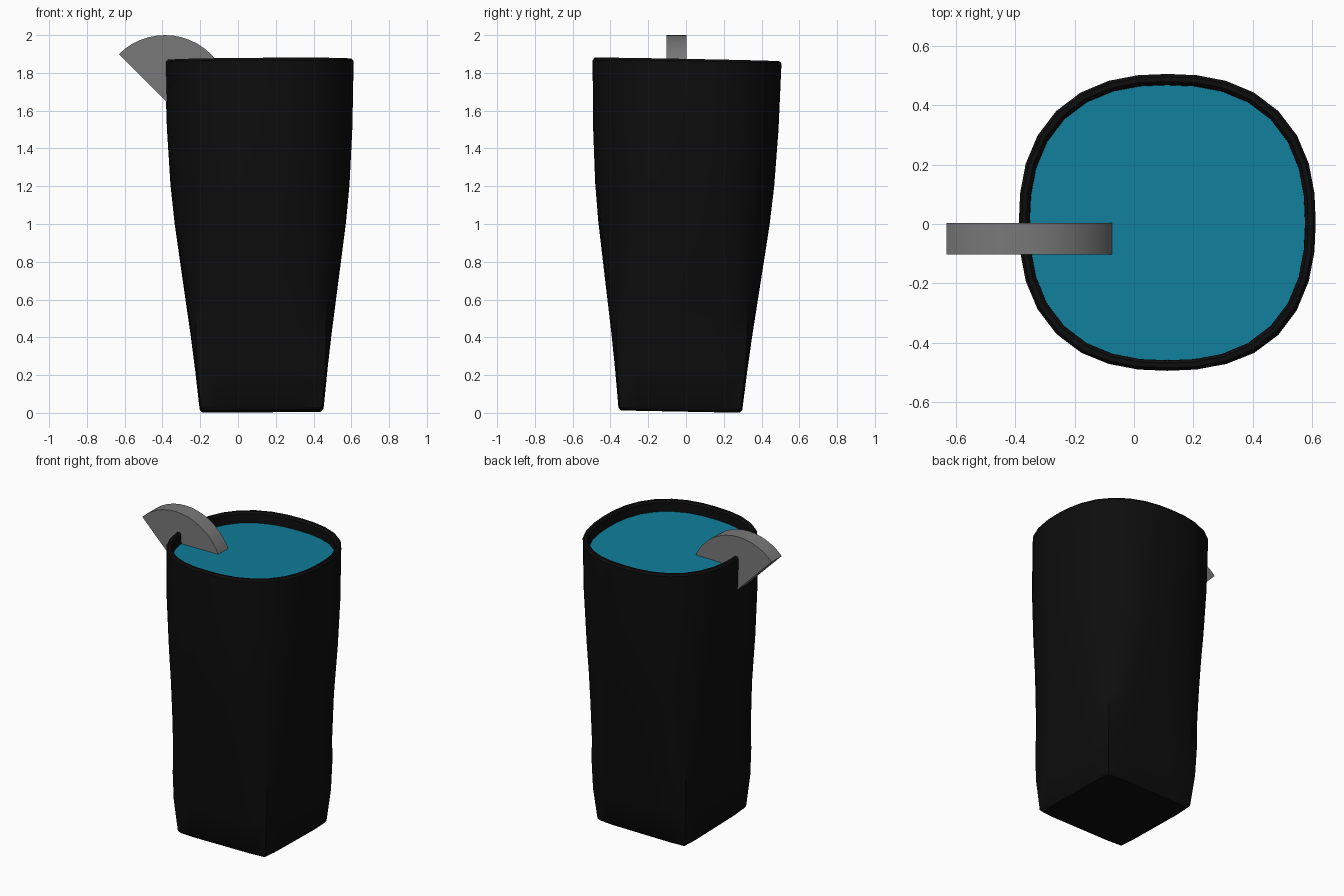
import bpy, bmesh
from math import sin, cos, pi, radians

cube = bpy.data.objects.get("Cube")
if cube:
    bpy.data.objects.remove(cube, do_unlink=True)

SIDES = 32
WALL = 0.035
LIQUID_LEVEL = 1.79


def material(name, rgb, rough=0.6):
    mat = bpy.data.materials.new(name)
    mat.use_nodes = True
    mat.diffuse_color = (*rgb, 1)
    node = mat.node_tree.nodes["Principled BSDF"]
    node.inputs["Base Color"].default_value = (*rgb, 1)
    node.inputs["Roughness"].default_value = rough
    return mat


def make_object(name, bm, mat, angle=35):
    bmesh.ops.recalc_face_normals(bm, faces=bm.faces)
    mesh = bpy.data.meshes.new(name)
    bm.to_mesh(mesh)
    bm.free()
    obj = bpy.data.objects.new(name, mesh)
    bpy.context.collection.objects.link(obj)
    mesh.materials.append(mat)
    bpy.ops.object.select_all(action='DESELECT')
    obj.select_set(True)
    bpy.context.view_layer.objects.active = obj
    bpy.ops.object.shade_smooth_by_angle(angle=radians(angle))
    return obj


def lean(obj):
    # The cup and its contents stand very slightly off vertical
    obj.rotation_euler = (radians(-1.1), radians(-0.4), 0)
    obj.location = (0.125, -0.03, 0.009)


# Outer profile: height, half width, squareness of the cross-section
PROFILE = [(0.0, 0.315, 30), (0.015, 0.328, 30), (0.22, 0.35, 22), (0.4, 0.372, 9),
           (0.56, 0.394, 5), (0.8, 0.427, 3.4), (1.0, 0.454, 2.8), (1.2, 0.474, 2.6),
           (1.5, 0.491, 2.5), (1.85, 0.5, 2.4)]


def section(z):
    """Half width and squareness at any height."""
    for (z0, w0, n0), (z1, w1, n1) in zip(PROFILE, PROFILE[1:]):
        if z <= z1:
            t = (z - z0) / (z1 - z0)
            return w0 + t * (w1 - w0), n0 + t * (n1 - n0)
    return PROFILE[-1][1:]


def ring(bm, z, half, power):
    """Superellipse ring, from square to nearly round."""
    verts = []
    for i in range(SIDES):
        c, s = cos(2 * pi * i / SIDES), sin(2 * pi * i / SIDES)
        r = half / (abs(c) ** power + abs(s) ** power) ** (1 / power)
        verts.append(bm.verts.new((r * c, r * s, z)))
    return verts


def inner_ring(bm, z):
    half, power = section(z)
    return ring(bm, z, half - WALL, power)


black = material("black_glass", (0.004, 0.004, 0.004))
blue = material("blue_liquid", (0.005, 0.21, 0.33))
grey = material("grey_fruit", (0.19, 0.19, 0.19))

# Cup: square base blending into a rounded mouth, with a thick hollow wall
bm = bmesh.new()
rings = [ring(bm, *row) for row in PROFILE]
rings.append(ring(bm, 1.862, 0.49, 2.4))
rings.append(ring(bm, 1.862, 0.475, 2.4))
rings += [inner_ring(bm, z) for z in (1.85, 1.5, 1.0, 0.56, 0.22, 0.06)]
for low, high in zip(rings, rings[1:]):
    for i in range(SIDES):
        j = (i + 1) % SIDES
        bm.faces.new((low[i], low[j], high[j], high[i]))
bm.faces.new(rings[0])
bm.faces.new(rings[-1])
lean(make_object("cup", bm, black))

# Liquid surface
bm = bmesh.new()
bm.faces.new(inner_ring(bm, LIQUID_LEVEL))
lean(make_object("liquid", bm, blue))

# Half-round fruit slice hooked over the rim
RADIUS, THICK, STEPS = 0.345, 0.105, 24
bm = bmesh.new()
arc = []
for i in range(STEPS + 1):
    a = radians(135) - pi * i / STEPS
    arc.append(bm.verts.new((RADIUS * cos(a), 0, RADIUS * sin(a))))
face = bm.faces.new(arc)
extruded = bmesh.ops.extrude_face_region(bm, geom=[face])
moved = [v for v in extruded["geom"] if isinstance(v, bmesh.types.BMVert)]
bmesh.ops.translate(bm, verts=moved, vec=(0, THICK, 0))
fruit = make_object("fruit_slice", bm, grey)
fruit.location = (-0.387, -0.102, 1.655)
